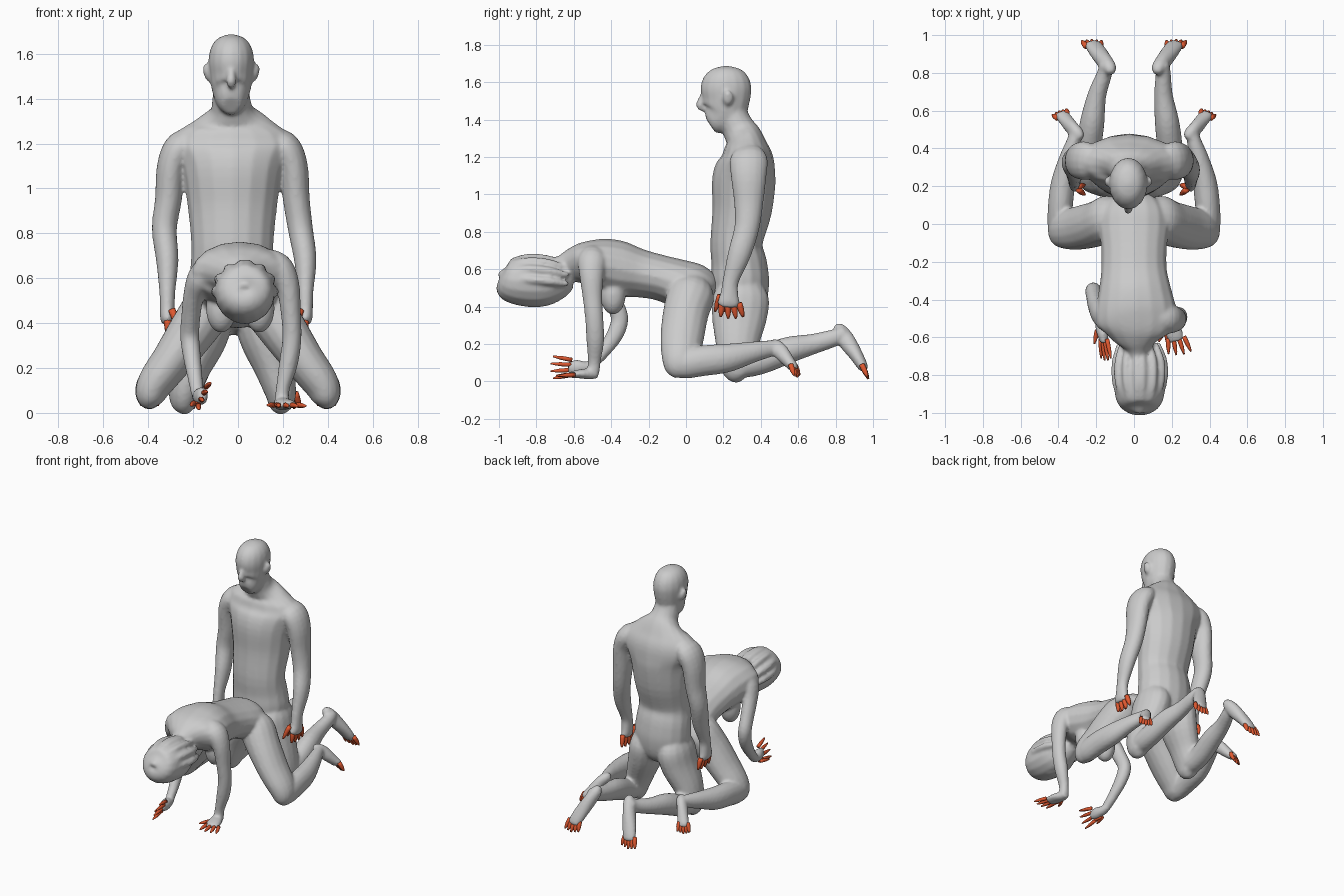
import bpy, bmesh, math
from mathutils import Vector

red = bpy.data.materials.new("red_tips")
red.diffuse_color = (0.75, 0.1, 0.03, 1)


def finish(name, bm, mat=None):
    bmesh.ops.recalc_face_normals(bm, faces=bm.faces)
    me = bpy.data.meshes.new(name)
    bm.to_mesh(me)
    bm.free()
    for p in me.polygons:
        p.use_smooth = True
    if mat:
        me.materials.append(mat)
    ob = bpy.data.objects.new(name, me)
    bpy.context.collection.objects.link(ob)
    return ob


def spline(pts, n):
    """Smooth interpolation through rows of numbers."""
    out = []
    for i in range(len(pts) - 1):
        p0, p1, p2 = pts[max(i - 1, 0)], pts[i], pts[i + 1]
        p3 = pts[min(i + 2, len(pts) - 1)]
        for k in range(n):
            t = k / n
            out.append([0.5 * (2 * b + (c - a) * t + (2 * a - 5 * b + 4 * c - d) * t * t
                        + (3 * b - a - 3 * c + d) * t ** 3)
                        for a, b, c, d in zip(p0, p1, p2, p3)])
    out.append(list(pts[-1]))
    return out


def loft(bm, pts, n=4, sides=16, axis=(1, 0, 0)):
    """Body tube: rows are x, y, z, side radius, depth radius."""
    rows = spline(pts, n)
    rings = []
    for i, r in enumerate(rows):
        t = (Vector(rows[min(i + 1, len(rows) - 1)][:3]) - Vector(rows[max(i - 1, 0)][:3])).normalized()
        a = Vector(axis)
        a = (a - t * a.dot(t)).normalized()
        b = t.cross(a)
        c = Vector(r[:3])
        rings.append([bm.verts.new(c + a * (max(r[3], .003) * math.cos(u)) + b * (max(r[4], .003) * math.sin(u)))
                      for u in (2 * math.pi * k / sides for k in range(sides))])
    for q, s in zip(rings, rings[1:]):
        for k in range(sides):
            m = (k + 1) % sides
            bm.faces.new((q[k], q[m], s[m], s[k]))
    bm.faces.new(rings[0])
    bm.faces.new(rings[-1])


def tube(name, pts, **kw):
    bm = bmesh.new()
    loft(bm, pts, **kw)
    return finish(name, bm)


def ball(name, loc, scale, rot=(0, 0, 0)):
    bm = bmesh.new()
    bmesh.ops.create_uvsphere(bm, u_segments=20, v_segments=12, radius=1)
    ob = finish(name, bm)
    ob.location, ob.scale, ob.rotation_euler = loc, scale, rot
    return ob


def digits(name, base, spread, direction, length, r, count=4):
    """Row of tapered red fingers or toes."""
    bm = bmesh.new()
    base, spread, direction = map(Vector, (base, spread, direction))
    for i in range(count):
        f = i / (count - 1) - 0.5
        p = base + spread * f
        d = (direction.normalized() + spread.normalized() * f * 0.4) * length * (1 - abs(f) * 0.3)
        tip, mid = p + d, p + d * 0.55
        loft(bm, [(*p, r, r), (*mid, r * .95, r * .95), (*tip, r * .35, r * .35)], n=2, sides=8,
             axis=spread.normalized())
    finish(name, bm, red)


def fuse(name, prefix):
    """Join one figure's skin parts into a single smooth body."""
    parts = [o for o in bpy.data.objects if o.name.startswith(prefix) and not o.data.materials]
    bpy.ops.object.select_all(action='DESELECT')
    for o in parts:
        o.select_set(True)
    bpy.context.view_layer.objects.active = parts[0]
    bpy.ops.object.join()
    ob = bpy.context.view_layer.objects.active
    bpy.ops.object.transform_apply(location=True, rotation=True, scale=True)
    ob.name = name
    m = ob.modifiers.new("skin", 'REMESH')
    m.mode, m.voxel_size, m.use_smooth_shade = 'VOXEL', .0095, True
    s = ob.modifiers.new("soften", 'SMOOTH')
    s.factor, s.iterations = .5, 6


# ---- kneeling upright figure ----
tube("upright_torso", [
    (-.02, .28, .36, .10, .08), (-.02, .29, .42, .175, .135), (-.02, .29, .52, .195, .155),
    (-.025, .285, .62, .19, .15), (-.025, .27, .74, .183, .14), (-.025, .30, .92, .20, .16),
    (-.025, .31, 1.08, .225, .17), (-.025, .325, 1.18, .27, .148), (-.025, .32, 1.25, .245, .12),
    (-.025, .31, 1.30, .17, .10), (-.027, .285, 1.345, .10, .09), (-.03, .26, 1.40, .085, .082),
    (-.03, .24, 1.48, .075, .075)])
tube("upright_head", [
    (-.03, .13, 1.37, .04, .045), (-.03, .15, 1.385, .06, .075), (-.03, .195, 1.43, .084, .115),
    (-.03, .212, 1.50, .096, .128), (-.03, .214, 1.57, .102, .137), (-.03, .215, 1.63, .09, .118),
    (-.03, .215, 1.67, .058, .075), (-.03, .215, 1.687, .01, .01)])
tube("upright_nose", [(-.03, .10, 1.545, .012, .012), (-.03, .085, 1.515, .016, .018),
                      (-.03, .075, 1.475, .023, .022), (-.03, .095, 1.455, .015, .015)], sides=10)
for s in (-1, 1):
    side = "left" if s < 0 else "right"
    cx = -.025
    ball("upright_ear_" + side, (-.03 + s * .106, .225, 1.515), (.018, .028, .042), (0, s * .25, 0))
    wx = -.315 if s < 0 else .30
    tube("upright_arm_" + side, [
        (cx + s * .14, .33, 1.235, .04, .055), (cx + s * .225, .335, 1.19, .07, .10),
        (cx + s * .27, .335, 1.10, .066, .096), (cx + s * .285, .335, .95, .060, .078),
        (cx + s * .303, .325, .82, .056, .067), (wx, .285, .68, .05, .062),
        (wx, .24, .54, .036, .044), (wx, .232, .47, .034, .048), (wx, .228, .42, .032, .06),
        (wx, .226, .395, .022, .045)])
    digits("upright_fingers_" + side, (wx, .238, .42), (0, .09, 0), (-s * .1, .1, -1), .09, .017)
    digits("upright_thumb_" + side, (wx - s * .02, .19, .46), (0, .015, 0), (-s * .4, -.1, -1), .11, .016, 2)
    # thigh, shin and foot
    kx = -.24 if s < 0 else .19
    tube("upright_thigh_" + side, [
        (s * .10 - .02, .30, .56, .07, .08), (s * .105 - .02, .295, .46, .105, .148),
        (s * .13 - .02, .285, .34, .105, .147), (kx - s * .03, .275, .20, .087, .117),
        (kx, .28, .09, .07, .10), (kx, .30, .03, .05, .07), (kx, .31, .015, .01, .02)])
    tube("upright_shin_" + side, [
        (kx, .24, .09, .03, .03), (kx, .29, .085, .065, .065), (kx, .40, .11, .068, .072),
        (kx * .92, .54, .165, .065, .072), (kx * .82, .68, .20, .05, .055),
        (s * .155, .80, .235, .04, .046), (s * .15, .85, .26, .034, .038)])
    tube("upright_foot_" + side, [
        (s * .12, .80, .30, .018, .018), (s * .13, .825, .272, .038, .038), (s * .155, .86, .215, .042, .047),
        (s * .19, .91, .14, .047, .037), (s * .215, .945, .08, .045, .028), (s * .22, .955, .06, .035, .018)])
    digits("upright_toes_" + side, (s * .217, .94, .09), (.075, 0, 0), (s * .1, .46, -1), .085, .015, 5)

# ---- figure on hands and knees ----
tube("crawling_torso", [
    (0, .15, .46, .05, .06), (0, .12, .475, .13, .10), (0, .05, .50, .18, .128),
    (0, -.04, .525, .185, .128), (.0, -.14, .555, .173, .122), (.0, -.25, .578, .175, .13),
    (.005, -.36, .60, .195, .152), (.01, -.46, .62, .215, .145), (.015, -.54, .63, .21, .118),
    (.015, -.60, .62, .14, .095), (.02, -.66, .60, .07, .075), (.025, -.76, .57, .06, .062)])
tube("crawling_head", [
    (.025, -.62, .56, .05, .06), (.03, -.67, .545, .095, .10), (.03, -.75, .535, .127, .132),
    (.03, -.84, .535, .135, .137), (.03, -.92, .54, .128, .125), (.03, -.97, .55, .10, .10),
    (.03, -.995, .56, .04, .04), (.03, -1.0, .56, .01, .01)])
ball("crawling_face", (.03, -.80, .475), (.09, .11, .078), (.2, 0, 0))
# hair sheets falling from crown to nape on each side
for s in (-1, 1):
    for i in range(4):
        u = math.radians(i * 28)
        x, z = s * math.cos(u), math.sin(u)
        tube("crawling_hair_%d_%d" % (s, i), [
            (.03 + .095 * x, -.93, .55 + .09 * z, .02, .02), (.03 + .125 * x, -.84, .545 + .118 * z, .022, .022),
            (.03 + .125 * x, -.73, .535 + .115 * z, .024, .024), (.025 + .10 * x, -.63, .52 + .10 * z, .014, .014)],
            sides=8)
for s in (-1, 1):
    side = "left" if s < 0 else "right"
    ball("crawling_chest_" + side, (s * .085 + .01, -.39, .465), (.068, .068, .108))
    # thigh, shin and foot
    tube("crawling_thigh_" + side, [
        (s * .08, .05, .53, .07, .08), (s * .13, .03, .47, .11, .125), (s * .20, .0, .37, .107, .122),
        (s * .29, -.02, .24, .092, .117), (s * .37, -.03, .13, .08, .102),
        (s * .395, -.04, .06, .06, .075), (s * .40, -.04, .02, .02, .025)])
    tube("crawling_shin_" + side, [
        (s * .39, -.09, .09, .03, .03), (s * .395, -.03, .09, .06, .075), (s * .39, .09, .11, .066, .082),
        (s * .375, .22, .125, .064, .077), (s * .345, .35, .155, .05, .058),
        (s * .315, .45, .175, .037, .045), (s * .31, .50, .175, .03, .036)])
    tube("crawling_foot_" + side, [
        (s * .28, .455, .215, .015, .015), (s * .295, .475, .195, .033, .035), (s * .325, .505, .16, .035, .043),
        (s * .36, .55, .105, .038, .033), (s * .38, .575, .075, .037, .026), (s * .385, .58, .06, .025, .015)])
    digits("crawling_toes_" + side, (s * .38, .57, .09), (.05, -s * .02, 0), (s * .25, .4, -1), .075, .015, 5)

# supporting arms, one straight and one bent
tube("crawling_arm_right", [
    (.10, -.49, .675, .06, .06), (.175, -.50, .645, .07, .08), (.22, -.505, .57, .054, .066),
    (.235, -.50, .45, .045, .053), (.24, -.49, .33, .043, .049), (.225, -.485, .22, .042, .048),
    (.20, -.49, .11, .031, .035), (.195, -.495, .05, .032, .032), (.195, -.50, .025, .015, .015)])
tube("crawling_arm_left", [
    (-.08, -.49, .65, .06, .06), (-.155, -.48, .61, .065, .08), (-.195, -.44, .53, .048, .058),
    (-.21, -.39, .43, .043, .049), (-.215, -.355, .34, .043, .047), (-.205, -.38, .25, .04, .045),
    (-.19, -.45, .15, .033, .035), (-.18, -.51, .085, .028, .028), (-.175, -.53, .07, .014, .014)])
tube("crawling_hand_right", [(.195, -.47, .04, .025, .022), (.195, -.51, .04, .038, .03),
                             (.21, -.57, .04, .048, .024), (.225, -.62, .035, .038, .016)])
tube("crawling_hand_left", [(-.18, -.49, .09, .024, .024), (-.175, -.53, .075, .032, .03),
                            (-.165, -.58, .075, .032, .04), (-.16, -.63, .075, .018, .034)])
digits("crawling_fingers_right", (.222, -.60, .035), (.085, .01, 0), (.25, -1, -.05), .10, .012)
digits("crawling_thumb_right", (.17, -.55, .035), (.01, 0, 0), (-.25, -1, 0), .09, .012, 2)
digits("crawling_fingers_left", (-.16, -.61, .075), (.035, 0, .08), (.12, -1, 0), .12, .012)
digits("crawling_thumb_left", (-.19, -.56, .045), (.01, 0, 0), (.0, -1, -.15), .09, .012, 2)

fuse("upright_body", "upright_")
fuse("crawling_body", "crawling_")
